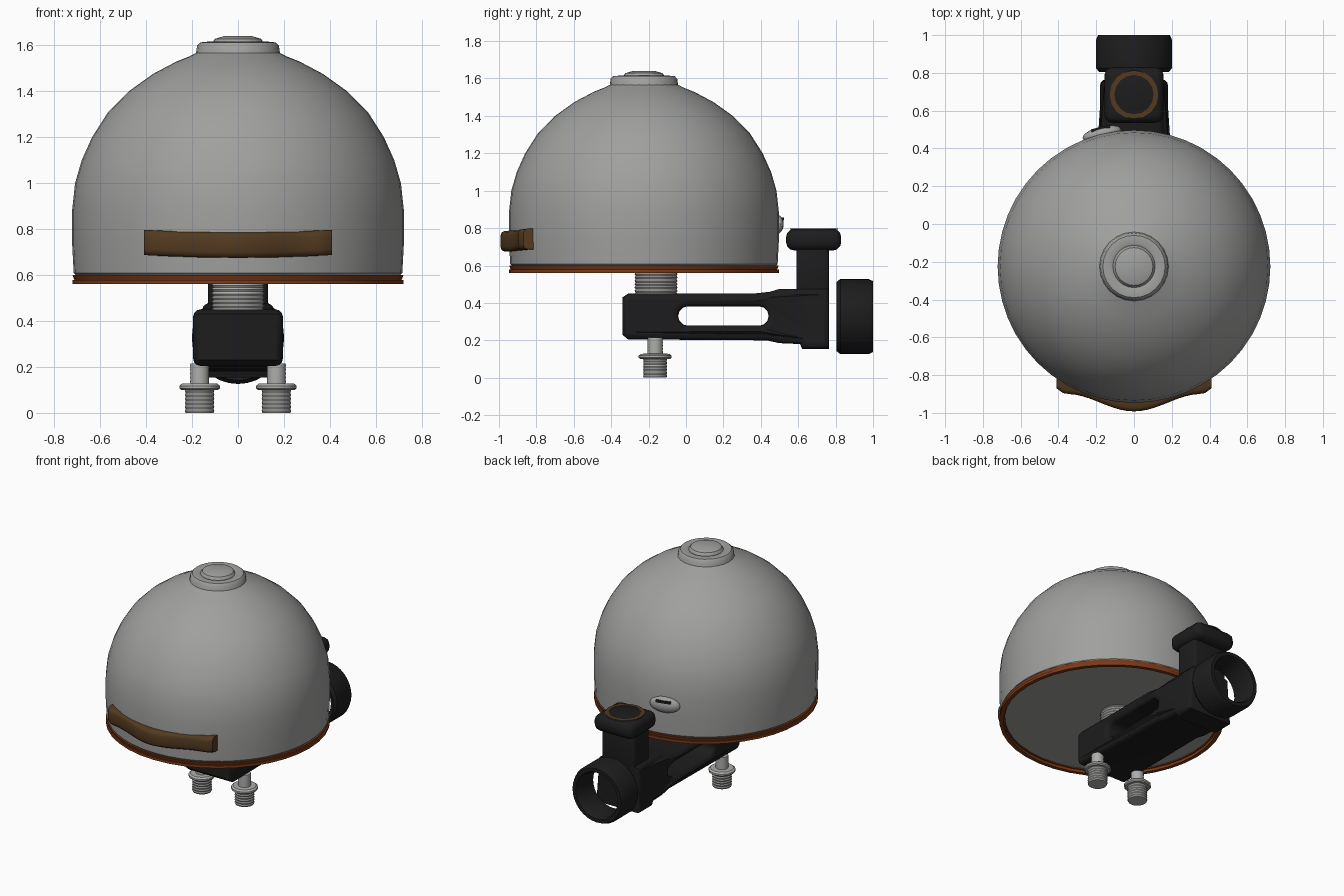
import bpy, bmesh, math
from mathutils import Matrix, Vector

cube = bpy.data.objects.get("Cube")
if cube:
    bpy.data.objects.remove(cube, do_unlink=True)


def material(name, rgb):
    m = bpy.data.materials.new(name)
    m.use_nodes = True
    m.diffuse_color = (*rgb, 1)
    m.node_tree.nodes["Principled BSDF"].inputs["Base Color"].default_value = (*rgb, 1)
    return m


steel = material("brushed steel", (0.35, 0.355, 0.345))
bright = material("bright bolt steel", (0.42, 0.42, 0.41))
black = material("black plastic", (0.012, 0.012, 0.013))
rust = material("rusty rim", (0.2, 0.042, 0.009))
brown = material("brown lever", (0.085, 0.042, 0.014))


def finish(obj, mat, angle=35, bevel=0):
    """Give the part its colour, soft edges and shading."""
    obj.data.materials.clear()
    obj.data.materials.append(mat)
    bpy.ops.object.select_all(action="DESELECT")
    obj.select_set(True)
    bpy.context.view_layer.objects.active = obj
    if bevel:
        mod = obj.modifiers.new("soft edges", "BEVEL")
        mod.width, mod.segments, mod.limit_method = bevel, 3, "ANGLE"
        bpy.ops.object.modifier_apply(modifier=mod.name)
    bpy.ops.object.shade_smooth_by_angle(angle=math.radians(angle))
    return obj


def from_bmesh(name, bm):
    bmesh.ops.recalc_face_normals(bm, faces=bm.faces)
    mesh = bpy.data.meshes.new(name)
    bm.to_mesh(mesh)
    bm.free()
    obj = bpy.data.objects.new(name, mesh)
    bpy.context.collection.objects.link(obj)
    return obj


def lathe(name, profile, mat, loc, sides=40, closed=False, axis_y=False, angle=35):
    """Spin (radius, height) points around an upright axis, or around y."""
    bm = bmesh.new()
    rings = []
    for r, h in profile:
        if r == 0:
            rings.append([bm.verts.new((0, 0, h))] * sides)
        else:
            turns = [2 * math.pi * i / sides for i in range(sides)]
            rings.append([bm.verts.new((r * math.cos(a), r * math.sin(a), h)) for a in turns])
    pairs = list(zip(rings, rings[1:])) + ([(rings[-1], rings[0])] if closed else [])
    for a, b in pairs:
        for i in range(sides):
            j = (i + 1) % sides
            corners = list(dict.fromkeys((a[i], a[j], b[j], b[i])))
            bm.faces.new(corners)
    if axis_y:
        bm.transform(Matrix.Rotation(-math.pi / 2, 4, "X"))
    bm.transform(Matrix.Translation(loc))
    return finish(from_bmesh(name, bm), mat, angle)


def box(name, lo, hi, mat, bevel, place=Matrix()):
    bm = bmesh.new()
    lo, hi = Vector(lo), Vector(hi)
    bmesh.ops.create_cube(bm, size=1)
    bm.transform(place @ Matrix.Translation((lo + hi) / 2) @ Matrix.Diagonal((*(hi - lo), 1)))
    return finish(from_bmesh(name, bm), mat, bevel=bevel)


def thread(radius, low, high, pitch=0.009):
    """Zigzag side profile of a threaded rod."""
    count = round((high - low) / pitch)
    points = [(0, low)]
    for i in range(count + 1):
        points.append((radius * (1 if i % 2 else 0.95), low + (high - low) * i / count))
    return points + [(0, high)]


# Bell dome with a flat underside
bell = (0, -0.225, 0)
lathe("bell_dome", [(0, 0.585), (0.69, 0.585), (0.715, 0.608), (0.722, 0.74), (0.722, 0.88),
                    (0.709, 1), (0.68, 1.1), (0.635, 1.2), (0.568, 1.305), (0.475, 1.4),
                    (0.37, 1.475), (0.27, 1.528), (0.215, 1.55), (0.185, 1.565),
                    (0.16, 1.575), (0, 1.575)], steel, bell, 48)

# Cap nut on top of the dome
lathe("top_cap", [(0.185, 1.55), (0.178, 1.598), (0.165, 1.612), (0.125, 1.616),
                  (0.112, 1.61), (0.1, 1.628), (0.06, 1.64), (0, 1.64)], steel, bell, 24)

# Rusty double rim
lathe("lower_rim", [(0.695, 0.56), (0.721, 0.56), (0.721, 0.578), (0.695, 0.578)],
      rust, bell, closed=True)
lathe("upper_rim", [(0.685, 0.578), (0.712, 0.578), (0.72, 0.6), (0.685, 0.6)],
      rust, bell, closed=True)

# Small striker bump at the back with a dark slot
bm = bmesh.new()
bmesh.ops.create_uvsphere(bm, u_segments=20, v_segments=10, radius=1)
bump_place = Matrix.Translation((-0.17, 0.478, 0.82)) @ Matrix.Rotation(0.24, 4, "Z")
bm.transform(bump_place @ Matrix.Diagonal((0.105, 0.038, 0.055, 1)))
finish(from_bmesh("back_bump", bm), steel)
box("bump_slot", (-0.05, 0.02, 0.022), (0.05, 0.036, 0.038), black, 0, bump_place)

# Curved lever across the front of the dome
bm = bmesh.new()
rows = []
for i in range(-12, 13):
    t = abs(i) / 12
    x = 0.41 * i / 12
    outer = -0.9 - 0.092 * (0.5 + 0.5 * math.cos(math.pi * min(1, t * 1.15)))
    outer += 0.03 * max(0, (t - 0.9) / 0.1)
    inner = bell[1] - math.sqrt(0.7 ** 2 - x * x) + 0.02
    droop = -0.005 + 0.012 * t * t
    low, high = 0.68 + droop, 0.79 + droop
    section = [(inner, low), (outer + 0.022, low), (outer + 0.006, low + 0.008),
               (outer, low + 0.025), (outer, high - 0.025), (outer + 0.006, high - 0.008),
               (outer + 0.022, high), (inner, high)]
    rows.append([bm.verts.new((x, y, z)) for y, z in section])
for a, b in zip(rows, rows[1:]):
    for k in range(len(a)):
        bm.faces.new((a[k], a[k - 1], b[k - 1], b[k]))
bm.faces.new(rows[0])
bm.faces.new(rows[-1])
finish(from_bmesh("front_lever", bm), brown, 50)

# Threaded stem between dome and arm
lathe("threaded_stem", thread(0.115, 0.42, 0.59), bright, (0, -0.16, 0), 24)

# Clamp arm: side outline with a rounded slot, extruded across x
outline = [(-0.34, 0.23), (-0.31, 0.205), (0.43, 0.2), (0.5, 0.185), (0.61, 0.18),
           (0.62, 0.155), (0.765, 0.155), (0.765, 0.475), (0.5, 0.475), (0.45, 0.46),
           (0.36, 0.45), (-0.31, 0.45), (-0.34, 0.43)]
slot = []
for cy, start in ((0.39, -90), (0.01, 90)):
    for k in range(7):
        a = math.radians(start + 30 * k)
        slot.append((cy + 0.052 * math.cos(a), 0.33 + 0.052 * math.sin(a)))
curve = bpy.data.curves.new("clamp_arm", "CURVE")
curve.dimensions, curve.fill_mode = "2D", "BOTH"
curve.extrude, curve.bevel_depth, curve.bevel_resolution = 0.165, 0.03, 2
curve.offset = -0.03
for points in (outline, slot):
    spline = curve.splines.new("POLY")
    spline.points.add(len(points) - 1)
    for p, (y, z) in zip(spline.points, points):
        p.co = (y, z, 0, 1)
    spline.use_cyclic_u = True
arm = bpy.data.objects.new("clamp_arm", curve)
bpy.context.collection.objects.link(arm)
arm.matrix_world = Matrix(((0, 0, 1, 0), (1, 0, 0, 0), (0, 1, 0, 0), (0, 0, 0, 1)))
bpy.ops.object.select_all(action="DESELECT")
arm.select_set(True)
bpy.context.view_layer.objects.active = arm
bpy.ops.object.convert(target="MESH")
arm = bpy.context.view_layer.objects.active
for v in arm.data.vertices:  # the rear end is narrower, most of all along its top
    if v.co.x > 0.42:
        v.co.z *= 0.8 if v.co.y > 0.44 else 0.92
finish(arm, black)

# Thumb button on its post, with a brown ring on top
box("button_post", (-0.13, 0.59, 0.44), (0.13, 0.765, 0.71), black, 0.02)
box("button_head", (-0.157, 0.535, 0.68), (0.157, 0.83, 0.796), black, 0.045)
lathe("button_ring", [(0.104, 0.793), (0.129, 0.793), (0.129, 0.799), (0.104, 0.799)],
      brown, (0, 0.685, 0), 16, closed=True)

# Open knob at the back, bored through along y
lathe("rear_knob", [(0.158, 0.815), (0.185, 0.805), (0.201, 0.825), (0.201, 0.975),
                    (0.19, 1), (0.165, 1), (0.155, 0.985)],
      black, (0, 0, 0.327), 32, closed=True, axis_y=True)

# Pair of bolts under the arm
for side, x in (("right", -0.167), ("left", 0.167)):
    spot = (x, -0.165, 0)
    lathe(side + "_bolt_shaft", thread(0.042, 0.11, 0.215), bright, spot, 16)
    lathe(side + "_bolt_flange", [(0, 0.1), (0.08, 0.1), (0.088, 0.107), (0.088, 0.118),
                                  (0.076, 0.128), (0, 0.13)], bright, spot, 12)
    lathe(side + "_bolt_end", thread(0.064, 0, 0.105), bright, spot, 20)
